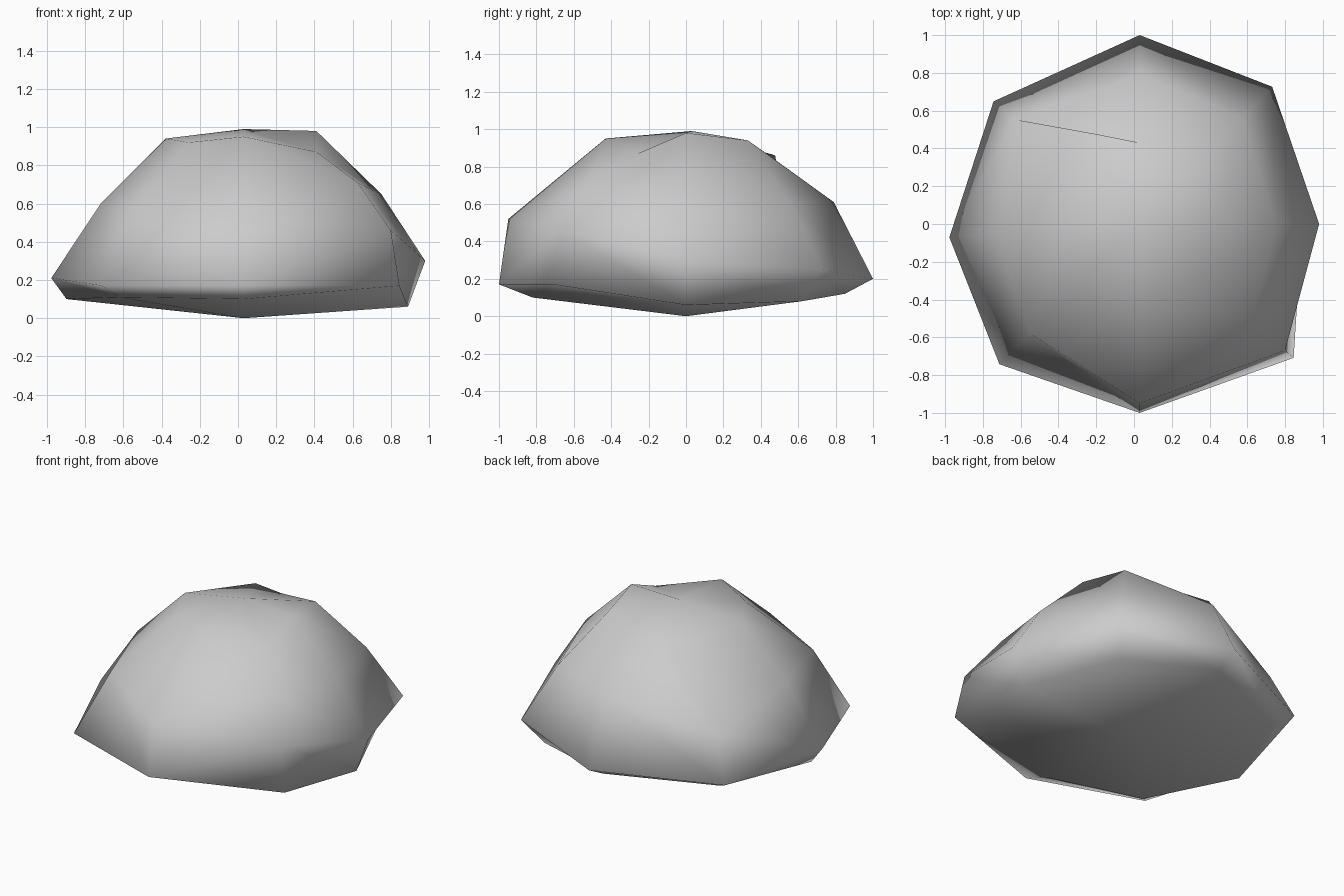
import bpy
import bmesh
from math import radians, cos, sin
from mathutils import Vector

default_cube = bpy.data.objects.get("Cube")
if default_cube:
    bpy.data.objects.remove(default_cube, do_unlink=True)

# Stone material
stone_grey = bpy.data.materials.new("stone_grey")
stone_grey.use_nodes = True
grey = (0.6, 0.6, 0.6, 1)
stone_grey.diffuse_color = grey
stone_grey.node_tree.nodes["Principled BSDF"].inputs["Base Color"].default_value = grey

# Each rib of the boulder: compass angle, then (radius, height) from crown to base
ribs = [
    (0, [(.38, .98), (.72, .65), (.95, .3), (.86, .06)]),
    (46, [(.46, .94), (.78, .6), (1.01, .25), (.86, .08)]),
    (90, [(.43, .87), (.79, .61), (1, .2), (.85, .12)]),
    (140, [(.53, .86), (.86, .45), (1.01, .17), (.88, .11)]),
    (184, [(.41, .94), (.75, .6), (1.01, .21), (.93, .1)]),
    (225, [(.41, .92), (.82, .57), (1.05, .17), (.92, .11)]),
    (270, [(.43, .95), (.95, .52), (1, .17), (.82, .1)]),
    (319, [(.46, .87), (.79, .71), (1.02, .46), (1.08, .17)]),
]
# Sideways lean of the crown point on two irregular ribs, in degrees
crown_lean = {3: -24, 7: 7}
axis = Vector((.03, 0, 0))


def add_rib(bm, index):
    """Add the points of one rib and return them from crown to base."""
    angle, profile = ribs[index]
    points = []
    for level, (radius, height) in enumerate(profile):
        lean = crown_lean.get(index, 0) if level == 0 else 0
        turn = radians(angle + lean)
        offset = Vector((radius * cos(turn), radius * sin(turn), height))
        points.append(bm.verts.new(axis + offset))
    return points


# Boulder shell: strips between neighbouring ribs, closed at crown and base
bm = bmesh.new()
crown = bm.verts.new(axis + Vector((0, .03, .99)))
base = bm.verts.new(axis)
columns = [add_rib(bm, index) for index in range(len(ribs))]
for index, left in enumerate(columns):
    right = columns[(index + 1) % len(columns)]
    bm.faces.new((crown, left[0], right[0]))
    for level in range(len(left) - 1):
        bm.faces.new((left[level], left[level + 1], right[level + 1], right[level]))
    bm.faces.new((left[-1], base, right[-1]))
bmesh.ops.recalc_face_normals(bm, faces=bm.faces)
for face in bm.faces:
    face.smooth = True

mesh = bpy.data.meshes.new("boulder")
bm.to_mesh(mesh)
bm.free()
mesh.materials.append(stone_grey)
boulder = bpy.data.objects.new("boulder", mesh)
bpy.context.collection.objects.link(boulder)
